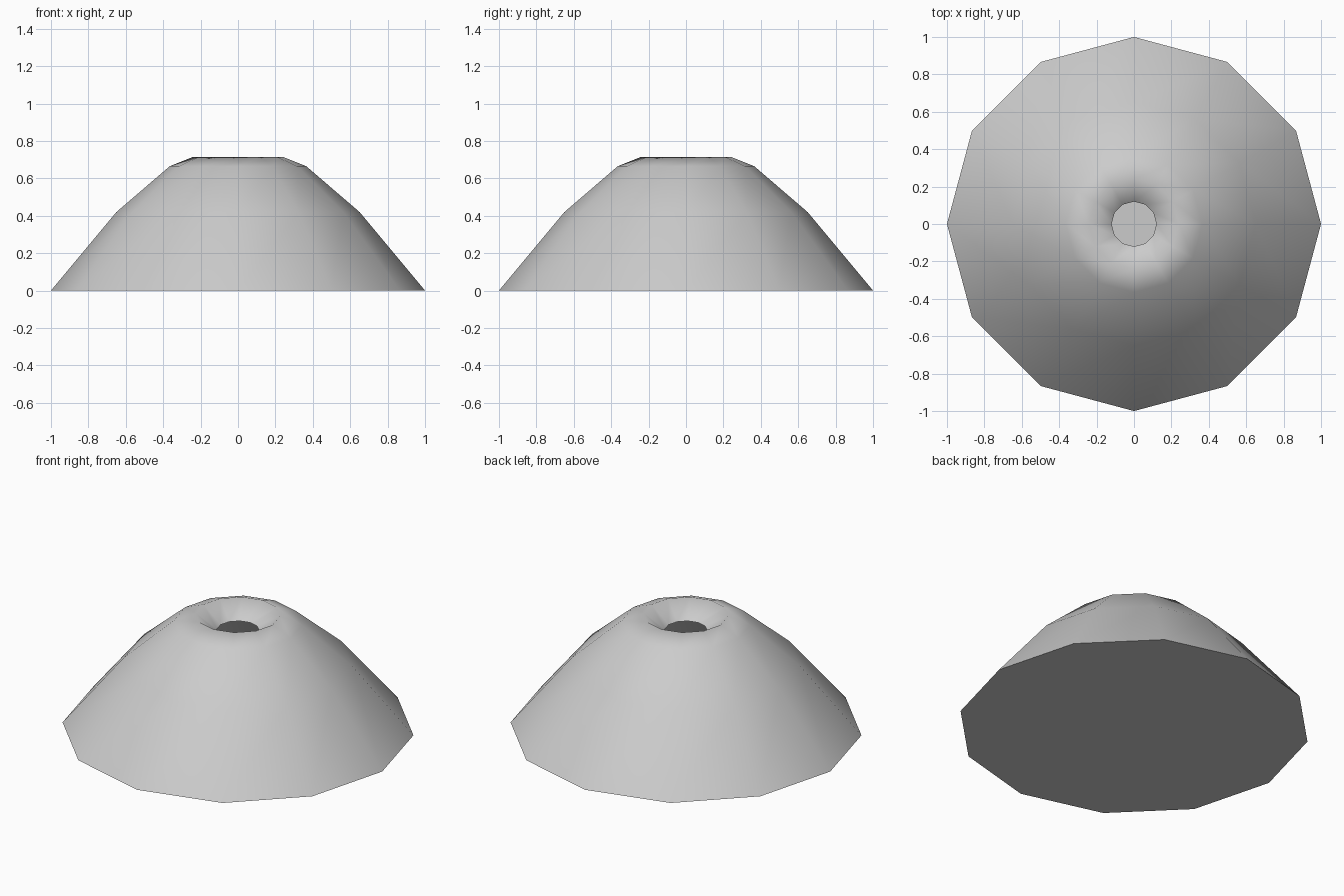
import bpy
import bmesh
from math import cos, sin, tau

SIDES = 12

cube = bpy.data.objects.get("Cube")
if cube:
    bpy.data.objects.remove(cube, do_unlink=True)


def make_material(name, colour):
    mat = bpy.data.materials.new(name)
    mat.use_nodes = True
    mat.diffuse_color = colour
    mat.node_tree.nodes["Principled BSDF"].inputs["Base Color"].default_value = colour
    return mat


def add_ring(bm, radius, z):
    angles = [tau * i / SIDES for i in range(SIDES)]
    return [bm.verts.new((radius * cos(a), radius * sin(a), z)) for a in angles]


def finish(bm, name, mat, smooth):
    mesh = bpy.data.meshes.new(name)
    for face in bm.faces:
        face.smooth = smooth
    bm.to_mesh(mesh)
    bm.free()
    mesh.materials.append(mat)
    obj = bpy.data.objects.new(name, mesh)
    bpy.context.collection.objects.link(obj)
    return obj


stone = make_material("grey stone", (0.6, 0.6, 0.6, 1))

# Hollow mountain shell: slopes, rounded rim, then the funnel into an open vent
profile = [(1.0, 0.0), (0.65, 0.42), (0.365, 0.665), (0.24, 0.715), (0.12, 0.62)]
bm = bmesh.new()
rings = [add_ring(bm, r, z) for r, z in profile]
for low, high in zip(rings, rings[1:]):
    for i in range(SIDES):
        j = (i + 1) % SIDES
        bm.faces.new((low[i], low[j], high[j], high[i]))
finish(bm, "mountain_slopes", stone, True)

# Flat underside, facing down
bm = bmesh.new()
bm.faces.new(list(reversed(add_ring(bm, 1.0, 0.0))))
finish(bm, "mountain_base", stone, False)
